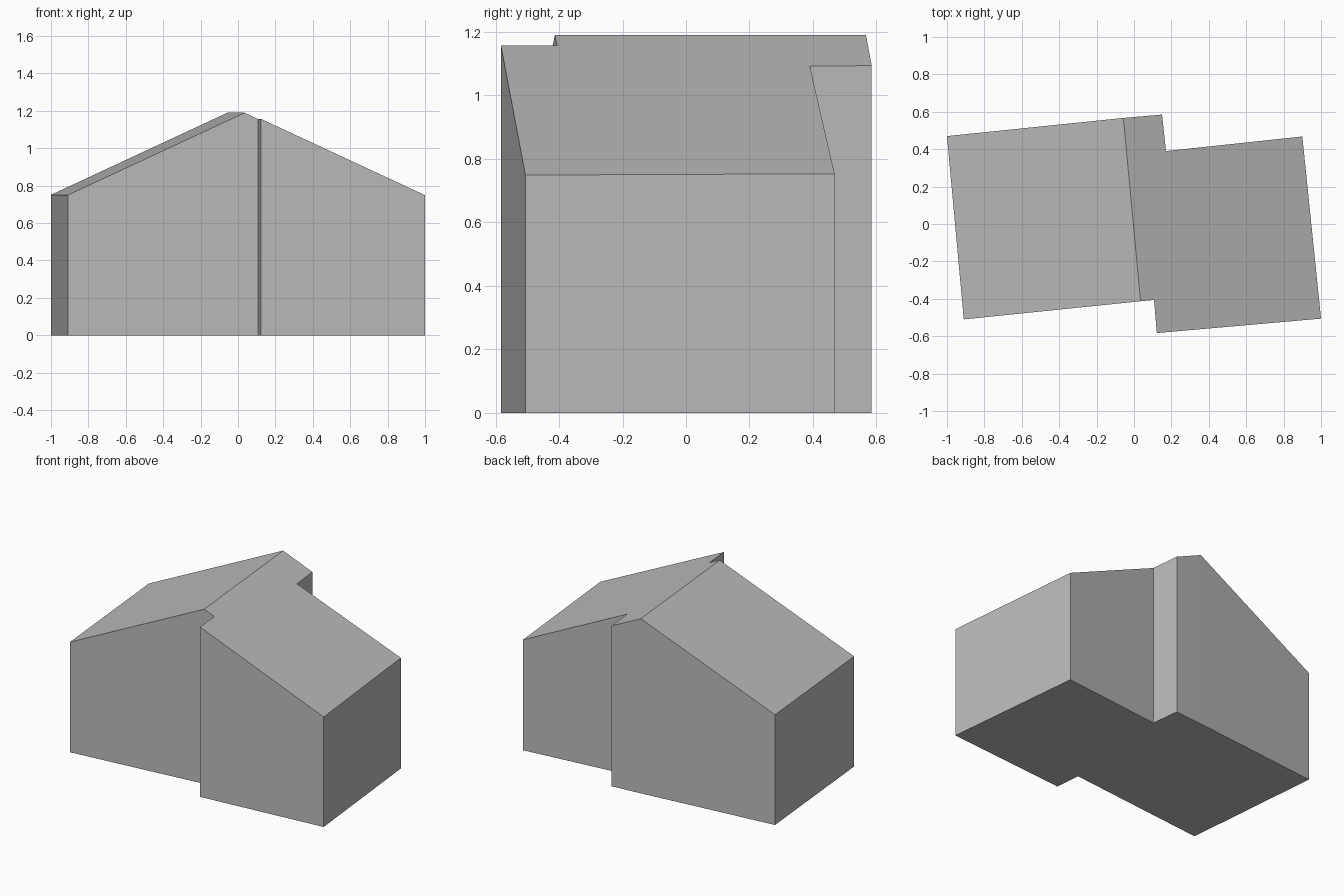
import bpy
import bmesh
from mathutils import Vector

cube = bpy.data.objects.get("Cube")
if cube:
    bpy.data.objects.remove(cube, do_unlink=True)

# One plain grey finish
grey = bpy.data.materials.new("plain_grey")
grey.use_nodes = True
colour = (0.5, 0.5, 0.5, 1)
grey.diffuse_color = colour
grey.node_tree.nodes["Principled BSDF"].inputs["Base Color"].default_value = colour

# Footprint of the two offset wings, divided along the ridge
ridge_front = Vector((0.035, -0.413))
ridge_back = Vector((-0.057, 0.567))
left_side = [(-1, 0.47), (-0.91, -0.51)]
right_side = [(0.107, -0.406), (0.122, -0.583), (1, -0.506),
              (0.9, 0.468), (0.171, 0.39), (0.15, 0.585)]

RIDGE_HEIGHT = 1.19
ROOF_PITCH = 0.463
along = (ridge_back - ridge_front).normalized()
across = Vector((along.y, -along.x))


def roof_height(co):
    """Height of the gable roof above a ground point."""
    return RIDGE_HEIGHT - ROOF_PITCH * abs((co.xy - ridge_front).dot(across))


bm = bmesh.new()


def ground(point):
    return bm.verts.new((point[0], point[1], 0))


# Floor halves share the ridge line
front, back = ground(ridge_front), ground(ridge_back)
bm.faces.new([back] + [ground(p) for p in left_side] + [front])
bm.faces.new([front] + [ground(p) for p in right_side] + [back])

# Raise the walls, then lift their tops to the two roof slopes
floor = bm.faces[:]
raised = bmesh.ops.extrude_face_region(bm, geom=floor, use_keep_orig=True)
for item in raised["geom"]:
    if isinstance(item, bmesh.types.BMVert):
        item.co.z = roof_height(item.co)

# Merge the floor into one face and drop any wall hidden below the ridge
inner = [f for f in bm.faces
         if len(f.verts) == 4 and front in f.verts and back in f.verts
         and any(v.co.z > 0 for v in f.verts)]
if inner:
    bmesh.ops.delete(bm, geom=inner, context="FACES")
bm.normal_update()
seam = [e for e in bm.edges if front in e.verts and back in e.verts]
bmesh.ops.dissolve_edges(bm, edges=seam, use_verts=False)
bmesh.ops.recalc_face_normals(bm, faces=bm.faces)

mesh = bpy.data.meshes.new("gabled_building")
bm.to_mesh(mesh)
bm.free()
mesh.materials.append(grey)
building = bpy.data.objects.new("gabled_building", mesh)
bpy.context.collection.objects.link(building)
